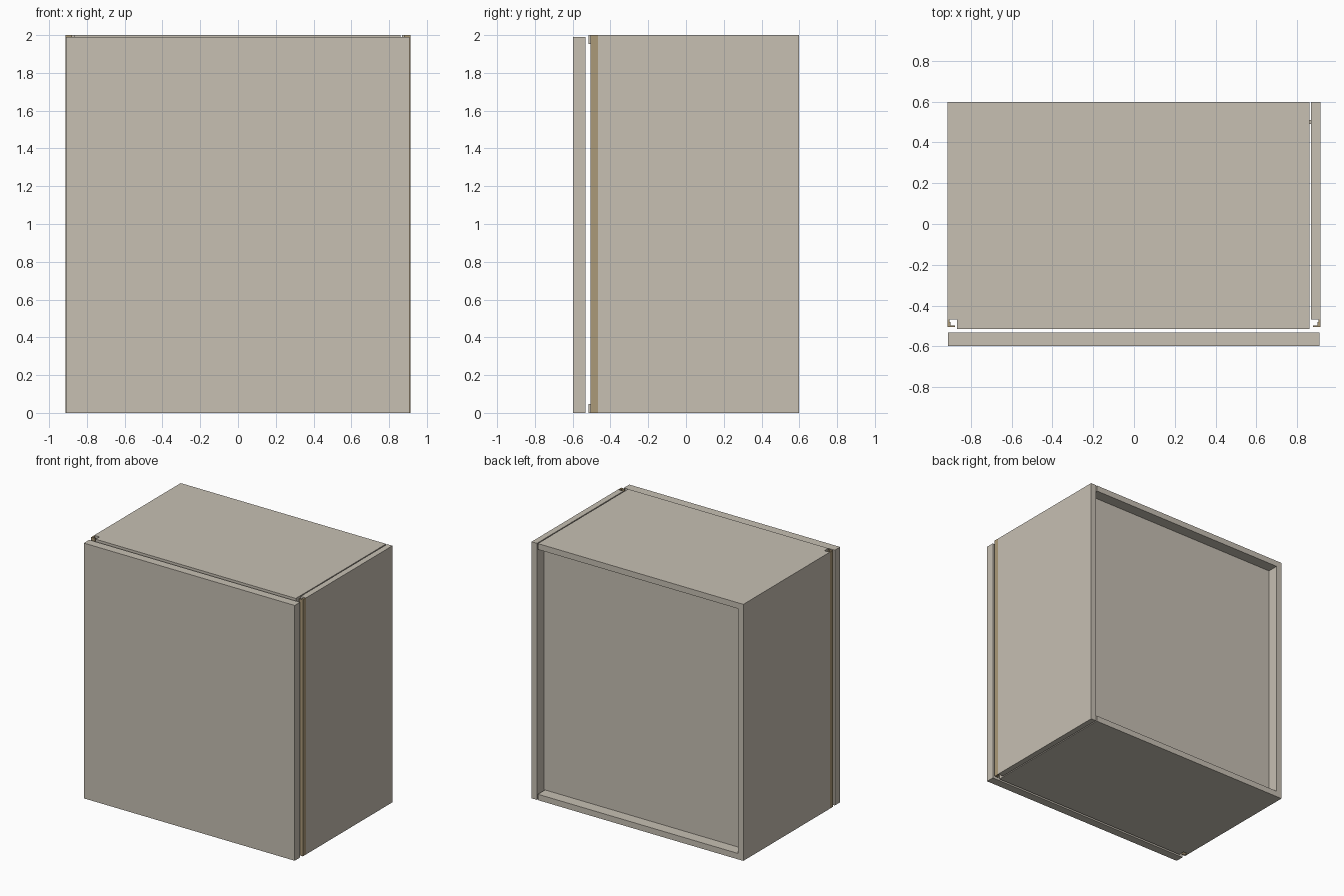
import bpy, bmesh

if "Cube" in bpy.data.objects:
    bpy.data.objects.remove(bpy.data.objects["Cube"])


def material(name, rgb):
    m = bpy.data.materials.new(name)
    m.diffuse_color = (*rgb, 1.0)
    m.use_nodes = True
    m.node_tree.nodes["Principled BSDF"].inputs["Base Color"].default_value = m.diffuse_color
    return m


cream = material("cream_board", (0.57, 0.525, 0.45))
bronze = material("bronze_profile", (0.41, 0.32, 0.19))


def prism(name, profile, z0, z1, mat):
    """Extrude a plan outline (x, y) from z0 to z1."""
    bm = bmesh.new()
    face = bm.faces.new([bm.verts.new((x, y, z0)) for x, y in profile])
    ext = bmesh.ops.extrude_face_region(bm, geom=[face])
    top = [v for v in ext["geom"] if isinstance(v, bmesh.types.BMVert)]
    bmesh.ops.translate(bm, vec=(0, 0, z1 - z0), verts=top)
    bmesh.ops.recalc_face_normals(bm, faces=bm.faces)
    mesh = bpy.data.meshes.new(name)
    bm.to_mesh(mesh)
    bm.free()
    mesh.materials.append(mat)
    obj = bpy.data.objects.new(name, mesh)
    bpy.context.collection.objects.link(obj)
    return obj


def board(name, x0, x1, y0, y1, z0, z1):
    return prism(name, [(x0, y0), (x1, y0), (x1, y1), (x0, y1)], z0, z1, cream)


W = 0.913    # half width
T = 0.046    # board thickness
BACK = 0.598
SIDE_FRONT = -0.467

# Carcass: two sides, shorter than the top and bottom boards at the front
board("left_side", -W, -W + T, SIDE_FRONT, BACK, 0, 2)
board("right_side", W - T, W, SIDE_FRONT, BACK, 0, 2)
for name, z in (("bottom_board", 0), ("top_board", 2 - T)):
    board(name, -W + T, 0.859, -0.515, BACK, z, z + T)

# Recessed back panel
board("back_panel", -W + T, W - T, 0.49, 0.51, T, 2 - T)

# Door across the full front
board("door", -0.911, 0.908, -0.598, -0.532, 0, 1.99)

# Angled metal edge profiles in the front corner notches
for name, s in (("left_profile", -1), ("right_profile", 1)):
    outline = [(W, SIDE_FRONT), (W, -0.505), (0.878, -0.505),
               (0.878, -0.497), (0.898, -0.497), (0.898, -0.48),
               (0.905, -0.48), (0.905, SIDE_FRONT)]
    prism(name, [(s * x, y) for x, y in outline], 0, 2, bronze)
